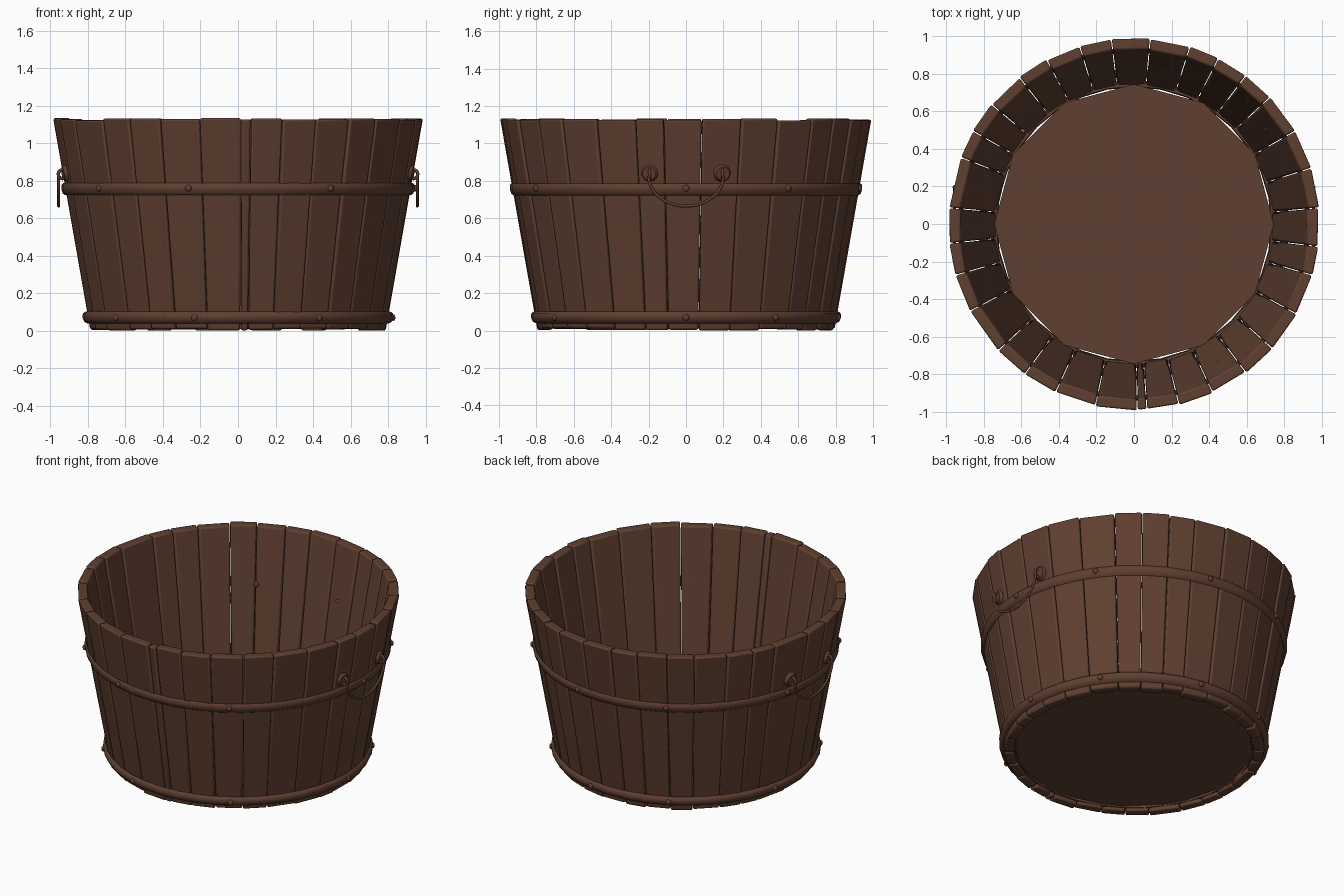
import bpy, bmesh, math, random
from mathutils import Vector, Matrix

random.seed(4)
if "Cube" in bpy.data.objects:
    bpy.data.objects.remove(bpy.data.objects["Cube"])

wood = bpy.data.materials.new("dark brown")
wood.use_nodes = True
COLOUR = (0.115, 0.05, 0.03, 1)
wood.diffuse_color = COLOUR
wood.node_tree.nodes["Principled BSDF"].inputs["Base Color"].default_value = COLOUR

HEIGHT, R_BASE, R_TOP, WALL = 1.135, 0.795, 0.995, 0.06


def radius(z):
    return R_BASE + (R_TOP - R_BASE) * z / HEIGHT


def polar(r, a, z):
    return Vector((r * math.cos(a), r * math.sin(a), z))


def finish(bm, name, angle=40, bevel=0):
    bmesh.ops.recalc_face_normals(bm, faces=bm.faces)
    mesh = bpy.data.meshes.new(name)
    bm.to_mesh(mesh)
    bm.free()
    mesh.materials.append(wood)
    ob = bpy.data.objects.new(name, mesh)
    bpy.context.scene.collection.objects.link(ob)
    if bevel:
        mod = ob.modifiers.new("soft_edges", "BEVEL")
        mod.width, mod.segments, mod.limit_method = bevel, 2, "ANGLE"
        mod.angle_limit = math.radians(40)
    bpy.ops.object.select_all(action="DESELECT")
    ob.select_set(True)
    bpy.context.view_layer.objects.active = ob
    bpy.ops.object.shade_smooth_by_angle(angle=math.radians(angle))
    return ob


# Tapered wall staves of uneven width
edges = [5, 17.5, 30, 43, 53, 63, 72.5, 85, 97, 107, 118, 128, 140, 150, 159,
         175, 186, 196, 208, 223, 234, 245, 258, 271, 274, 284, 295, 307,
         318, 331, 344, 353]
bm = bmesh.new()
for start, end in zip(edges, edges[1:] + [365]):
    a0, a1 = math.radians(start + 0.15), math.radians(end - 0.15)
    top = HEIGHT - random.uniform(0, 0.012)
    bottom = random.uniform(0, 0.012)
    shift = random.uniform(-0.006, 0.002)
    rings = []
    for z in (bottom, top):
        r = radius(z) + shift
        rings.append([bm.verts.new(polar(rr, a, z)) for rr, a in
                      ((r, a0), (r, a1), (r - WALL, a1), (r - WALL, a0))])
    low, high = rings
    bm.faces.new(low)
    bm.faces.new(high)
    for i in range(4):
        j = (i + 1) % 4
        bm.faces.new((low[i], low[j], high[j], high[i]))
finish(bm, "wall_staves", 50, 0.01)

# Floor planks cut from a twelve-sided disc
bm = bmesh.new()
bmesh.ops.create_cone(bm, cap_ends=True, segments=12, radius1=0.745, radius2=0.745,
                      depth=0.05, matrix=Matrix.Translation((0, 0, 0.065)))
for x in (-0.59, -0.41, -0.24, -0.01, 0.23, 0.41, 0.6):
    for side in (-0.002, 0.002):
        bmesh.ops.bisect_plane(bm, geom=bm.verts[:] + bm.edges[:] + bm.faces[:],
                               plane_co=(x + side, 0, 0), plane_no=(1, 0, 0))
    groove = [f for f in bm.faces if abs(f.calc_center_median().x - x) < 0.0021
              and f.normal.z > 0.9]
    for v in {v for f in groove for v in f.verts}:
        v.co.z -= 0.008
finish(bm, "floor_planks", 20)

# Lip around the floor
bm = bmesh.new()
count = 32
lip = []
for i in range(count):
    a = math.tau * i / count
    lip.append([bm.verts.new(polar(r, a, z)) for r, z in
                ((0.77, 0.03), (0.73, 0.03), (0.735, 0.07), (0.77, 0.07))])
for i in range(count):
    for k in range(4):
        n, m = (i + 1) % count, (k + 1) % 4
        bm.faces.new((lip[i][k], lip[n][k], lip[n][m], lip[i][m]))
finish(bm, "floor_lip")


# Rounded hoops that follow the taper of the wall
def hoop(name, z_mid, half, bulge):
    bm = bmesh.new()
    segs = 40
    loops = []
    for i in range(segs):
        a = math.tau * i / segs
        ring = []
        for k in range(8):
            t = math.tau * k / 8
            z = z_mid + half * math.sin(t)
            ring.append(bm.verts.new(polar(radius(z) + bulge * math.cos(t), a, z)))
        loops.append(ring)
    for i in range(segs):
        for k in range(8):
            n, m = (i + 1) % segs, (k + 1) % 8
            bm.faces.new((loops[i][k], loops[n][k], loops[n][m], loops[i][m]))
    finish(bm, name, 60)


hoop("upper_hoop", 0.755, 0.032, 0.014)
hoop("lower_hoop", 0.07, 0.032, 0.022)

# Rivets through the hoops, with heads inside for the upper row
bm = bmesh.new()
for deg in (0, 35.5, 80, 117.5, 166.5, 218, 253.7, 301.7):
    a = math.radians(deg)
    spots = [(radius(0.76) + 0.014, 0.76), (radius(0.76) - WALL, 0.76),
             (radius(0.07) + 0.02, 0.07)]
    for r, z in spots:
        place = (Matrix.Translation(polar(r, a, z)) @ Matrix.Rotation(a, 4, "Z")
                 @ Matrix.Diagonal((0.7, 1, 1, 1)))
        bmesh.ops.create_uvsphere(bm, u_segments=10, v_segments=6, radius=0.018,
                                  matrix=place)
finish(bm, "rivets", 60)


def wire(name, points, thickness, cyclic=False):
    curve = bpy.data.curves.new(name, "CURVE")
    curve.dimensions = "3D"
    curve.bevel_depth, curve.bevel_resolution = thickness, 2
    curve.use_fill_caps = True
    spline = curve.splines.new("POLY")
    spline.points.add(len(points) - 1)
    for p, co in zip(spline.points, points):
        p.co = (*co, 1)
    spline.use_cyclic_u = cyclic
    curve.materials.append(wood)
    ob = bpy.data.objects.new(name, curve)
    bpy.context.scene.collection.objects.link(ob)


# Handles on both sides: round plates, eyelets and a hanging bail
for label, s in (("left", 1), ("right", -1)):
    bm = bmesh.new()
    for y in (-0.195, 0.195):
        r = math.sqrt(radius(0.84) ** 2 - y * y)
        face = Matrix.Rotation(math.atan2(y, s * r), 4, "Z") @ Matrix.Rotation(math.radians(99), 4, "Y")
        place = Matrix.Translation((s * r, y, 0.84)) @ face
        bmesh.ops.create_cone(bm, cap_ends=True, segments=16, radius1=0.048,
                              radius2=0.036, depth=0.022, matrix=place)
        eye = [(s * (r + 0.012 + 0.024 * math.cos(t)), y, 0.835 + 0.024 * math.sin(t))
               for t in (math.tau * i / 12 for i in range(12))]
        wire(label + "_eyelet", eye, 0.009, True)
    finish(bm, label + "_handle_plates", 30)
    bail = [(s * 0.956, 0.2 * math.cos(t), 0.825 - 0.16 * math.sin(t))
            for t in (math.pi * i / 20 for i in range(21))]
    wire(label + "_bail", bail, 0.008)
